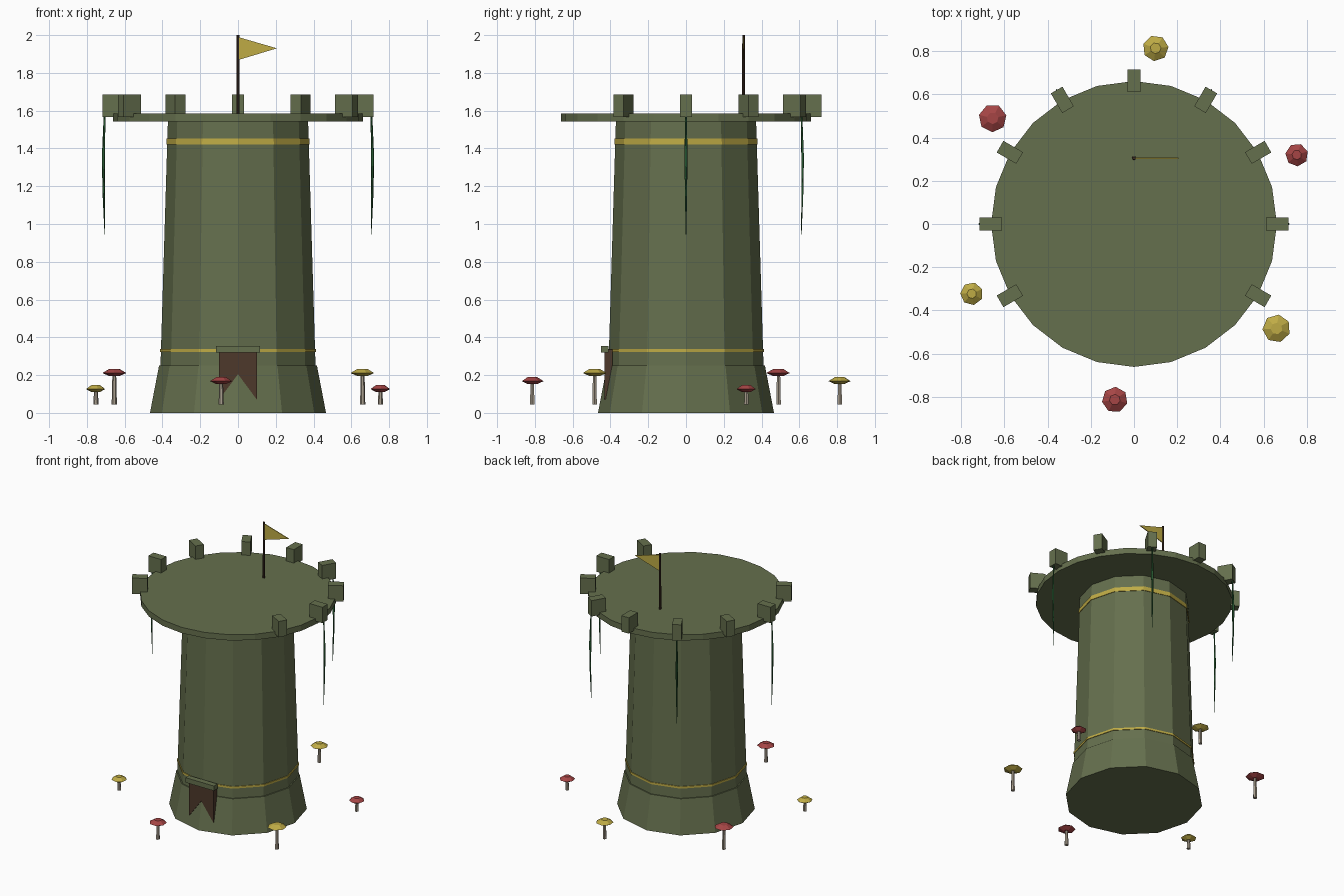
import bpy, bmesh
from math import sin, cos, pi, radians
from mathutils import Vector, Matrix

if "Cube" in bpy.data.objects:
    bpy.data.objects.remove(bpy.data.objects["Cube"], do_unlink=True)


def material(name, rgb):
    m = bpy.data.materials.new(name)
    m.use_nodes = True
    m.diffuse_color = (*rgb, 1)
    m.node_tree.nodes["Principled BSDF"].inputs["Base Color"].default_value = (*rgb, 1)
    return m


stone = material("mossy stone", (0.13, 0.16, 0.075))
gold = material("gold", (0.52, 0.41, 0.06))
red = material("mushroom red", (0.38, 0.06, 0.06))
cloth = material("brown cloth", (0.075, 0.04, 0.024))
wood = material("dark wood", (0.05, 0.026, 0.016))
leaf = material("vine green", (0.02, 0.10, 0.03))
stalk = material("pale stalk", (0.38, 0.33, 0.26))


def finish(name, bm, mat):
    bmesh.ops.recalc_face_normals(bm, faces=bm.faces)
    mesh = bpy.data.meshes.new(name)
    bm.to_mesh(mesh)
    bm.free()
    mesh.materials.append(mat)
    ob = bpy.data.objects.new(name, mesh)
    bpy.context.collection.objects.link(ob)
    return ob


def lathe(name, profile, sides, mat, centre=(0, 0), turn=0.0):
    """Closed solid from (radius, height) rings."""
    bm = bmesh.new()
    rings = []
    for r, z in profile:
        angles = [turn + 2 * pi * i / sides for i in range(sides)]
        rings.append([bm.verts.new((centre[0] + r * cos(a), centre[1] + r * sin(a), z))
                      for a in angles])
    for low, high in zip(rings, rings[1:]):
        for i in range(sides):
            j = (i + 1) % sides
            bm.faces.new((low[i], low[j], high[j], high[i]))
    bm.faces.new(rings[0][::-1])
    bm.faces.new(rings[-1])
    return finish(name, bm, mat)


def box(name, size, centre, mat, turn=0.0):
    bm = bmesh.new()
    bmesh.ops.create_cube(bm, size=1)
    bmesh.ops.scale(bm, vec=size, verts=bm.verts)
    bmesh.ops.transform(bm, verts=bm.verts,
                        matrix=Matrix.Translation(centre) @ Matrix.Rotation(turn, 4, "Z"))
    return finish(name, bm, mat)


def plate(name, outline, front, back, mat):
    """Outline in x and z, extruded from front to back along y."""
    bm = bmesh.new()
    face = bm.faces.new([bm.verts.new((x, front, z)) for x, z in outline])
    out = bmesh.ops.extrude_face_region(bm, geom=[face])
    moved = [v for v in out["geom"] if isinstance(v, bmesh.types.BMVert)]
    bmesh.ops.translate(bm, verts=moved, vec=(0, back - front, 0))
    return finish(name, bm, mat)


# Tower
lathe("tower_base", [(0.466, 0), (0.418, 0.25)], 12, stone)
lathe("tower_body", [(0.412, 0.2), (0.371, 1.55)], 12, stone)
lathe("lower_band", [(0.413, 0.323), (0.413, 0.338)], 12, gold)
lathe("upper_band", [(0.379, 1.422), (0.378, 1.453)], 12, gold)
lathe("roof_platform", [(0.662, 1.542), (0.662, 1.585)], 24, stone)

# Battlements, open at the front, with vines under every second one
for n in range(9):
    a = radians(-30 + 30 * n)
    out = Vector((cos(a), sin(a), 0))
    box(f"battlement_{n + 1}", (0.105, 0.062, 0.118),
        out * 0.664 + Vector((0, 0, 1.626)), stone, a)
    if n % 2:
        curve = bpy.data.curves.new("vine", "CURVE")
        curve.dimensions = "3D"
        curve.bevel_depth = 0.008
        curve.bevel_resolution = 0
        curve.use_fill_caps = True
        spline = curve.splines.new("POLY")
        path = [(0.706, 1.58, 0.6), (0.713, 1.35, 1), (0.711, 1.15, 0.7), (0.705, 0.945, 0.2)]
        spline.points.add(len(path) - 1)
        for p, (r, z, thick) in zip(spline.points, path):
            p.co = (out.x * r, out.y * r, z, 1)
            p.radius = thick
        curve.materials.append(leaf)
        vine = bpy.data.objects.new(f"vine_{n // 2 + 1}", curve)
        bpy.context.collection.objects.link(vine)

# Swallow-tailed door banner and its lintel
plate("door_banner", [(-0.1, 0.335), (-0.1, 0.07), (0, 0.205), (0.1, 0.07), (0.1, 0.335)],
      -0.432, -0.39, cloth)
box("door_lintel", (0.234, 0.042, 0.036), (0, -0.43, 0.337), stone)

# Flag
lathe("flag_pole", [(0.009, 1.57), (0.007, 2.0)], 8, wood, (0, 0.305))
plate("flag", [(0, 1.99), (0, 1.868), (0.206, 1.93)], 0.302, 0.308, gold)

# Mushrooms: position, cap radius, cap underside height, colour
mushrooms = [
    (0.10, 0.814, 0.06, 0.152, gold),
    (-0.655, 0.49, 0.065, 0.195, red),
    (0.754, 0.32, 0.053, 0.11, red),
    (-0.752, -0.323, 0.053, 0.11, gold),
    (0.66, -0.484, 0.065, 0.195, gold),
    (-0.089, -0.814, 0.06, 0.152, red),
]
for n, (x, y, r, z, mat) in enumerate(mushrooms, 1):
    lathe(f"mushroom_stem_{n}", [(0.014, 0.045), (0.01, z + 0.01)], 6, stalk, (x, y))
    lathe(f"mushroom_cap_{n}", [(r * 0.42, z), (r, z + 0.016), (r * 0.42, z + 0.038)],
          7, mat, (x, y), n)
